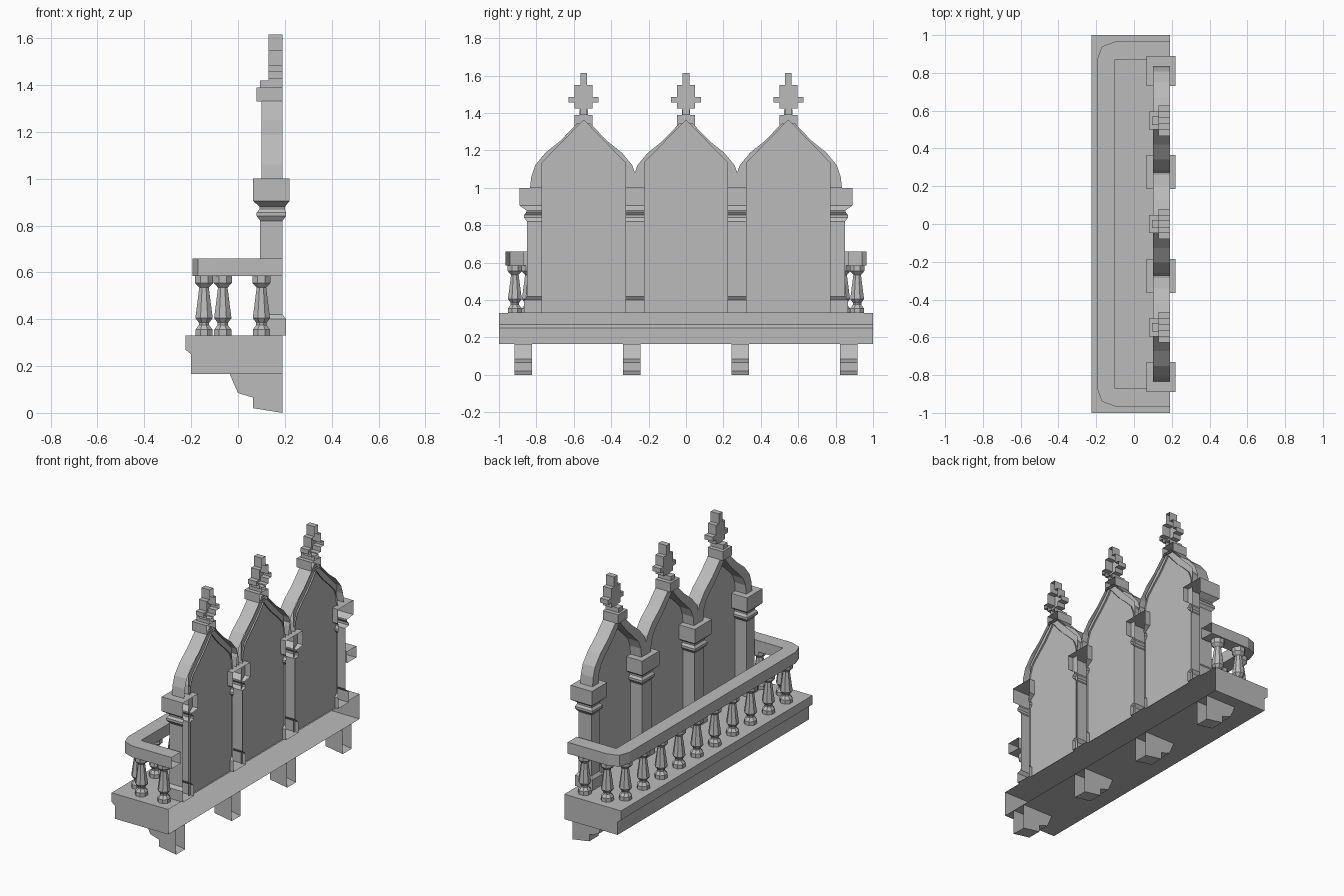
import bpy
import bmesh
from math import cos, sin, pi

if "Cube" in bpy.data.objects:
    bpy.data.objects.remove(bpy.data.objects["Cube"])

STONE = (0.5, 0.5, 0.5, 1)
stone = bpy.data.materials.new("grey_stone")
stone.use_nodes = True
stone.diffuse_color = STONE
stone.node_tree.nodes["Principled BSDF"].inputs["Base Color"].default_value = STONE

BACK = 0.19      # open wall side of the balcony
FLOOR = 0.33     # top of the platform


def loft(name, rows, cyclic=False, first=False, last=False):
    """Skin equal-length rows of points, with optional end caps."""
    bm = bmesh.new()
    grid = [[bm.verts.new(p) for p in row] for row in rows]
    n = len(rows[0])
    for a, b in zip(grid, grid[1:]):
        for i in range(n if cyclic else n - 1):
            j = (i + 1) % n
            bm.faces.new((a[i], a[j], b[j], b[i]))
    if first:
        bm.faces.new(grid[0])
    if last:
        bm.faces.new(grid[-1])
    if len(rows) > 1:
        bmesh.ops.recalc_face_normals(bm, faces=bm.faces)
    mesh = bpy.data.meshes.new(name)
    bm.to_mesh(mesh)
    bm.free()
    mesh.materials.append(stone)
    obj = bpy.data.objects.new(name, mesh)
    bpy.context.collection.objects.link(obj)
    return obj


def along_y(name, profile, y0, y1):
    """Extrude an x-z profile sideways; its back stays open."""
    return loft(name, [[(x, y, z) for x, z in profile] for y in (y0, y1)],
                first=True, last=True)


def open_stack(name, yc, sections):
    """Stack of rectangles (z, front, back, half width) without a back face."""
    rows = [[(b, yc - h, z), (f, yc - h, z), (f, yc + h, z), (b, yc + h, z)]
            for z, f, b, h in sections]
    return loft(name, rows, first=True, last=True)


def mirrored(half):
    """Complete a half outline that ends near the centre line."""
    return half + [(-y, z) for y, z in reversed(half)]


# Platform with a moulded front lip
along_y("platform", [(BACK, 0.165), (-0.2, 0.165), (-0.2, 0.25), (-0.225, 0.27),
                     (-0.225, FLOOR), (BACK, FLOOR)], -1, 1)

# Stepped supporting brackets
for yc in (-0.87, -0.29, 0.29, 0.87):
    along_y("bracket", [(BACK, 0), (0.065, 0.02), (0.065, 0.065), (0, 0.085),
                        (-0.035, 0.165), (BACK, 0.165)], yc - 0.047, yc + 0.047)

# Handrail with chamfered outer corners
outer = [(BACK, 0.965), (-0.1, 0.965), (-0.17, 0.94), (-0.195, 0.87)]
inner = [(BACK, 0.87), (-0.1, 0.87), (-0.1, 0.87), (-0.1, 0.86)]
outer += [(x, -y) for x, y in reversed(outer)]
inner += [(x, -y) for x, y in reversed(inner)]
loft("handrail", [[(*o, 0.585), (*o, 0.66), (*i, 0.66), (*i, 0.585)]
                  for o, i in zip(outer, inner)], cyclic=True)

# Turned balusters along the front and both ends
TURNING = [(0.33, 0.04), (0.355, 0.04), (0.375, 0.024), (0.385, 0.024),
           (0.405, 0.04), (0.535, 0.022), (0.555, 0.042), (0.585, 0.042)]
spots = [(-0.145, -0.84 + 1.68 * i / 9) for i in range(10)]
spots += [(x, s * 0.915) for x in (-0.065, 0.1) for s in (-1, 1)]
for x, y in spots:
    loft("baluster", [[(x + r * cos(pi * (k + 0.5) / 4), y + r * sin(pi * (k + 0.5) / 4), z)
                       for k in range(8)] for z, r in TURNING],
         cyclic=True, first=True, last=True)

# Columns with plinth, necking ring and square capital
for yc, w in ((-0.81, 0.04), (-0.275, 0.05), (0.275, 0.05), (0.81, 0.04)):
    open_stack("column", yc, [
        (FLOOR, 0.08, 0.205, w + 0.015), (0.4, 0.08, 0.205, w + 0.015),
        (0.42, 0.095, BACK, w), (0.82, 0.095, BACK, w),
        (0.84, 0.08, 0.205, w + 0.015), (0.855, 0.08, 0.205, w + 0.015),
        (0.87, 0.092, 0.2, w + 0.004), (0.88, 0.092, 0.2, w + 0.004),
        (0.905, 0.065, 0.22, w + 0.04), (1, 0.065, 0.22, w + 0.04)])

# Three ogee arches, each with a back panel and a finial
OUTER = [(0.287, 1), (0.28, 1.06), (0.26, 1.12), (0.205, 1.187),
         (0.126, 1.25), (0.068, 1.31), (0.035, 1.345)]
INNER = [(0.225, 1), (0.218, 1.06), (0.195, 1.115), (0.145, 1.165),
         (0.08, 1.225), (0.035, 1.275), (0.003, 1.315)]
PANEL = [(0.225, FLOOR), (0.225, 1.135), (0.005, 1.36)]
CROSS = [(0.018, 1.39), (0.018, 1.425), (0.048, 1.425), (0.048, 1.455),
         (0.08, 1.455), (0.08, 1.485), (0.048, 1.485), (0.048, 1.55),
         (0.018, 1.55), (0.018, 1.615)]
for yc in (-0.547, 0, 0.547):
    def at(x, half):
        return [(x, yc + y, z) for y, z in mirrored(half)]
    loft("arch", [at(BACK, OUTER), at(0.1, OUTER), at(0.1, INNER), at(BACK, INNER)])
    loft("arch_panel", [at(0.18, PANEL)[::-1]], first=True)
    open_stack("finial_base", yc, [(1.33, 0.08, BACK, 0.048), (1.39, 0.08, BACK, 0.048)])
    open_stack("finial_neck", yc, [(1.39, 0.095, BACK, 0.022), (1.42, 0.095, BACK, 0.022)])
    loft("finial_cross", [at(0.13, CROSS), at(BACK, CROSS)], cyclic=True, first=True)
